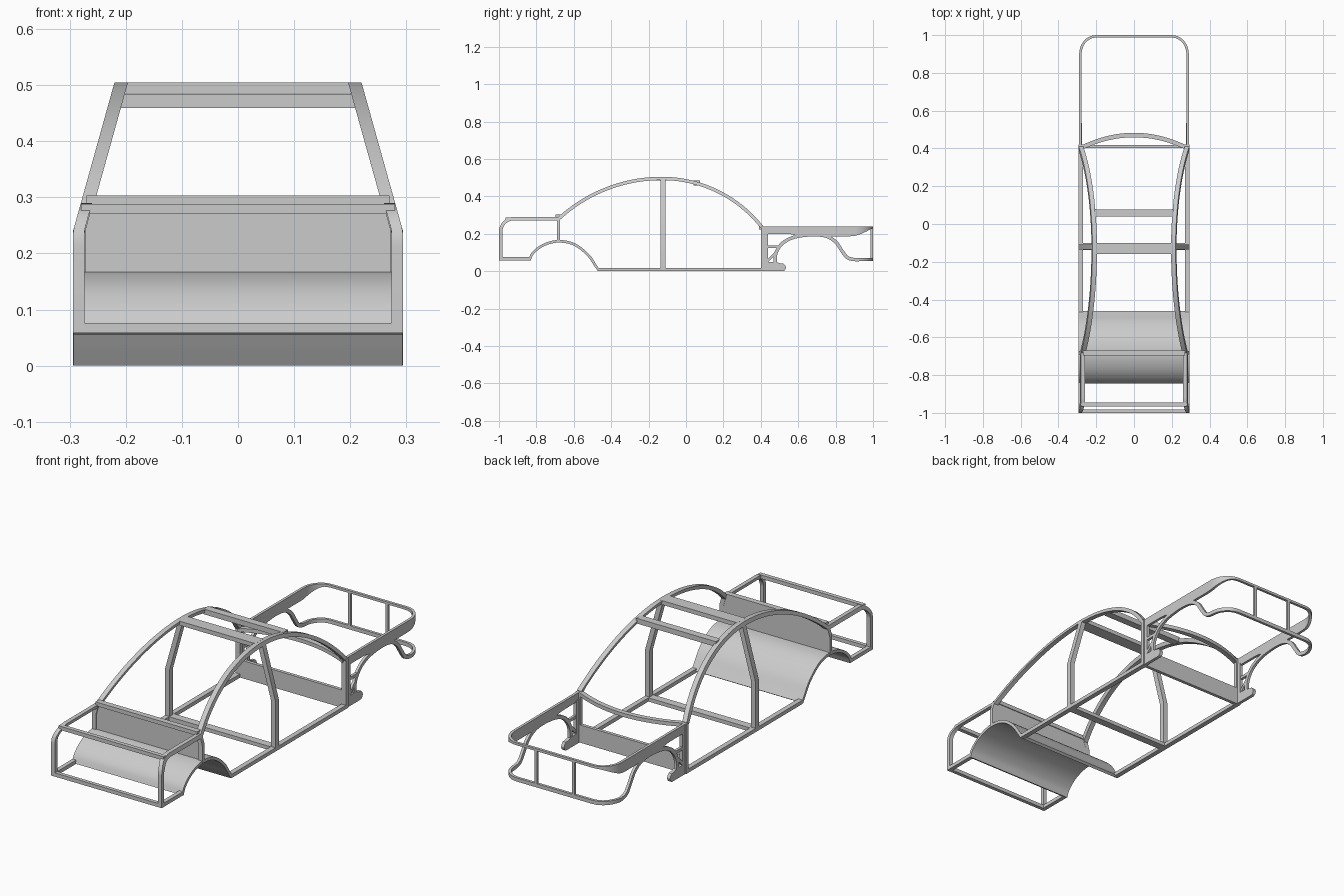
import bpy, bmesh, math
from mathutils import Vector

if "Cube" in bpy.data.objects:
    bpy.data.objects.remove(bpy.data.objects["Cube"])


def make(name, verts, faces):
    me = bpy.data.meshes.new(name)
    me.from_pydata(verts, [], faces)
    bm = bmesh.new()
    bm.from_mesh(me)
    bmesh.ops.recalc_face_normals(bm, faces=bm.faces)
    bm.to_mesh(me)
    bm.free()
    ob = bpy.data.objects.new(name, me)
    bpy.context.collection.objects.link(ob)
    return ob


def spline(pts, n=6):
    """Catmull-Rom curve through 2D points."""
    p = [Vector(q) for q in pts]
    p = [2 * p[0] - p[1]] + p + [2 * p[-1] - p[-2]]
    out = []
    for i in range(1, len(p) - 2):
        a, b, c, d = p[i - 1:i + 3]
        for k in range(n):
            t = k / n
            out.append(0.5 * (2 * b + (c - a) * t + (2 * a - 5 * b + 4 * c - d) * t * t
                              + (3 * b - a - 3 * c + d) * t ** 3))
    return out + [p[-2]]


def body(u, z, d):
    """Body side: upright below the belt line, leaning inward above it."""
    return (0.294 - max(0, z - 0.24) * 0.279 - d, u, z)


def nose(u, z, d):
    """Nose side: the plan view bends round the corner and across the end."""
    if u <= 0.9:
        return (0.29 - d, u, z)
    if u <= 1.05:
        a = (u - 0.9) / 0.15 * math.pi / 2
        return (0.2 + (0.09 - d) * math.cos(a), 0.9 + (0.1 - d) * math.sin(a), z)
    return (1.25 - u, 1.0 - d, z)


def strip(name, A, B, t, fn):
    """Solid band between two side-view edge lines, on both sides of the car."""
    n = len(A)
    for s, side in ((1, "right"), (-1, "left")):
        vs, fs = [], []
        for a, b in zip(A, B):
            for (u, z), d in ((a, 0), (b, 0), (b, t), (a, t)):
                x, y, zz = fn(u, z, d)
                vs.append((s * x, y, zz))
        for i in range(n - 1):
            for k in range(4):
                m = (k + 1) % 4
                fs.append((4 * i + k, 4 * i + m, 4 * i + 4 + m, 4 * i + 4 + k))
        fs += [(0, 1, 2, 3), tuple(4 * n - 4 + k for k in range(4))]
        make(f"{name}_{side}", vs, fs)


def edges(pts, w):
    """Offset a centre line to both sides with mitred corners."""
    p = [Vector(q) for q in pts]
    A, B = [], []
    for i, q in enumerate(p):
        d1 = (q - p[i - 1]).normalized() if i else (p[1] - q).normalized()
        d2 = (p[i + 1] - q).normalized() if i < len(p) - 1 else d1
        t = (d1 + d2).normalized()
        o = Vector((-t.y, t.x)) * (w / 2 / max(0.4, t.dot(d1)))
        A.append(q + o)
        B.append(q - o)
    return A, B


def ribbon(name, pts, w, t, fn=body):
    A, B = edges(pts, w)
    strip(name, A, B, t, fn)


def box(name, x, y, z):
    vs = [(a, b, c) for a in x for b in y for c in z]
    make(name, vs, [(0, 1, 3, 2), (4, 6, 7, 5), (0, 4, 5, 1),
                    (2, 3, 7, 6), (0, 2, 6, 4), (1, 5, 7, 3)])


def arc(cy, cz, r, a0, a1, n):
    return [(cy + r * math.cos(math.radians(a0 + (a1 - a0) * i / n)),
             cz + r * math.sin(math.radians(a0 + (a1 - a0) * i / n))) for i in range(n + 1)]


# Roof arches: two circular sweeps meeting at the crown
R1, R2, w = 0.811, 0.683, 0.018
roof = arc(-0.13, 0.496 - R1, R1, 132.6, 90, 18) + arc(-0.13, 0.496 - R2, R2, 90, 38.5, 20)[1:]
ribbon("roof_arch", roof, w, 0.024)

# Sills and pillars
ribbon("sill", [(-0.468, 0.009), (0.42, 0.009)], 0.018, 0.024)
ribbon("centre_pillar", [(-0.122, 0.005), (-0.122, 0.24), (-0.122, 0.498)], 0.026, 0.024)
ribbon("end_pillar", [(0.41, 0), (0.41, 0.24)], 0.02, 0.024)
ribbon("tail_post", [(-0.682, 0.16), (-0.682, 0.24), (-0.682, 0.288)], 0.018, 0.022)

# Box section side frames with one rounded top corner
ribbon("box_frame", [(-0.835, 0.067), (-0.991, 0.067)] + arc(-0.921, 0.211, 0.07, 180, 90, 10)
       + [(-0.675, 0.281)], 0.018, 0.02)

# Cross members
for name, hx, y, z in (
        ("roof_bar_centre", 0.205, (-0.16, -0.10), (0.485, 0.505)),
        ("roof_bar_second", 0.212, (0.04, 0.076), (0.459, 0.484)),
        ("floor_bar", 0.285, (-0.138, -0.10), (0, 0.018)),
        ("box_bottom_bar", 0.28, (-1.0, -0.982), (0.058, 0.076)),
        ("box_top_bar", 0.28, (-0.965, -0.945), (0.27, 0.288)),
        ("cowl_bar", 0.27, (-0.697, -0.67), (0.284, 0.303)),
        ("bulkhead", 0.277, (-0.686, -0.674), (0.155, 0.29)),
        ("firewall_panel", 0.28, (0.402, 0.418), (0, 0.085))):
    box(name, (-hx, hx), y, z)

# Full-width curved wheel arch sheet
line = spline([(-0.838, 0.058), (-0.82, 0.095), (-0.78, 0.13), (-0.73, 0.152), (-0.68, 0.16),
               (-0.62, 0.152), (-0.57, 0.127), (-0.52, 0.083), (-0.487, 0.035), (-0.466, 0.004)], 4)
A, B = edges(line, 0.014)
loop = A + B[::-1]
n = len(loop)
vs = [(x, y, max(z, 0)) for x in (-0.293, 0.293) for y, z in loop]
fs = [(i, (i + 1) % n, n + (i + 1) % n, n + i) for i in range(n)]
m = n // 2
for o in (0, n):
    fs += [(o + i, o + i + 1, o + n - 2 - i, o + n - 1 - i) for i in range(m - 1)]
make("wheel_arch_sheet", vs, fs)

# Curved screen base across the nose end
vs, fs, n = [], [], 24
for i in range(n + 1):
    x = -0.28 + 0.56 * i / n
    y = 0.415 + 0.068 * (1 - (x / 0.28) ** 2)
    vs += [(x, y, 0.24), (x, y - 0.024, 0.24), (x, y - 0.024, 0.222), (x, y, 0.222)]
for i in range(n):
    fs += [(4 * i + k, 4 * i + (k + 1) % 4, 4 * i + 4 + (k + 1) % 4, 4 * i + 4 + k) for k in range(4)]
make("screen_base", vs, fs + [(0, 1, 2, 3), (4 * n, 4 * n + 1, 4 * n + 2, 4 * n + 3)])

# Nose top rail, deep along the side and slim across the end
low = spline([(0.415, 0.2), (0.5, 0.2), (0.56, 0.198), (0.62, 0.188), (0.75, 0.187), (0.88, 0.187),
              (0.92, 0.194), (0.96, 0.21), (1.0, 0.224), (1.05, 0.228), (1.25, 0.228)], 5)
strip("nose_rail", [(p.x, 0.24) for p in low], low, 0.013, nose)

# Nose wheel arch flowing into the lower hoop
arch = spline([(0.478, 0.04), (0.478, 0.085), (0.495, 0.125), (0.53, 0.16), (0.59, 0.185),
               (0.68, 0.195), (0.75, 0.187), (0.8, 0.157), (0.833, 0.11), (0.86, 0.075),
               (0.895, 0.063), (0.95, 0.063), (1.0, 0.063), (1.05, 0.063), (1.25, 0.063)], 5)
ribbon("nose_arch", arch, 0.018, 0.013, nose)

# Nose brackets: upright, rungs and rounded foot
ribbon("bracket_upright", [(0.428, 0), (0.428, 0.21)], 0.022, 0.016, nose)
ribbon("bracket_rung", [(0.43, 0.13), (0.5, 0.13)], 0.014, 0.013, nose)
ribbon("bracket_brace", [(0.43, 0.05), (0.482, 0.1)], 0.014, 0.013, nose)
foot = [(0.42, 0.05), (0.48, 0.05), (0.505, 0.042), (0.522, 0.04), (0.532, 0.03), (0.535, 0.02)]
base = [(0.42, 0), (0.48, 0), (0.505, 0), (0.52, 0), (0.528, 0.004), (0.533, 0.012)]
strip("bracket_foot", foot, base, 0.016, nose)

# Slim posts between the two nose hoops
for s, side in ((1, "right"), (-1, "left")):
    box(f"nose_post_{side}", (s * 0.1 - 0.007, s * 0.1 + 0.007), (0.987, 1.0), (0.06, 0.235))

# Smooth curves, crisp edges
for ob in bpy.context.collection.objects:
    ob.select_set(True)
    bpy.context.view_layer.objects.active = ob
bpy.ops.object.shade_smooth_by_angle(angle=math.radians(30))
